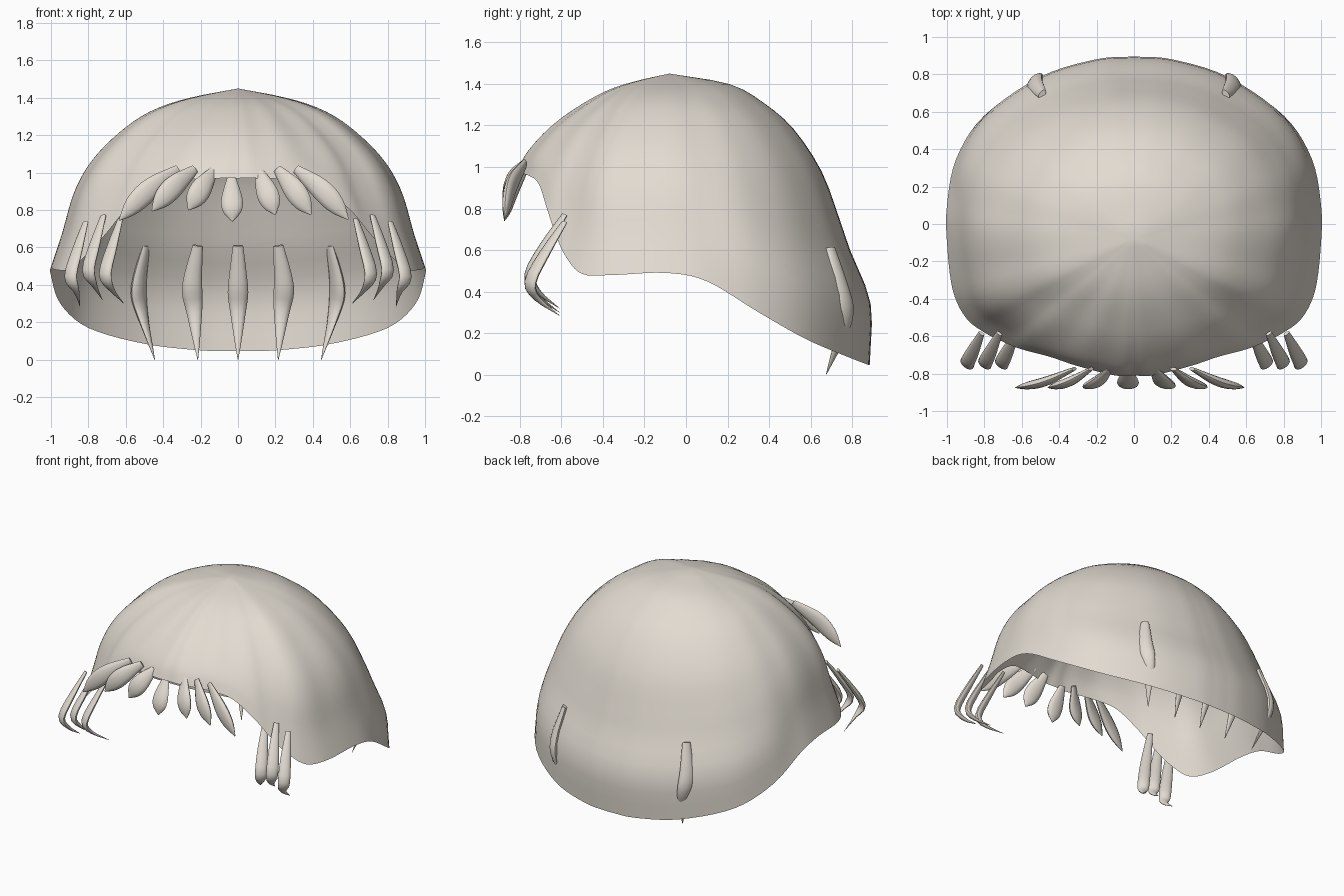
import bpy, bmesh, math
from mathutils import Vector

if "Cube" in bpy.data.objects:
    bpy.data.objects.remove(bpy.data.objects["Cube"])

mat = bpy.data.materials.new("warm light grey")
mat.diffuse_color = (0.76, 0.71, 0.64, 1)
mat.use_nodes = True
mat.node_tree.nodes["Principled BSDF"].inputs["Base Color"].default_value = mat.diffuse_color


def spline(pts, n):
    """Catmull-Rom curve through pts with n steps per span."""
    p = [Vector(q) for q in pts]
    p = [2 * p[0] - p[1]] + p + [2 * p[-1] - p[-2]]
    out = []
    for i in range(1, len(p) - 2):
        a, b, c, d = p[i - 1:i + 3]
        for k in range(n):
            t = k / n
            out.append(0.5 * (2 * b + (c - a) * t + (2 * a - 5 * b + 4 * c - d) * t * t
                              + (3 * b - a - 3 * c + d) * t ** 3))
    return out + [p[-2]]


def finish(name, bm, recalc=False):
    if recalc:
        bmesh.ops.recalc_face_normals(bm, faces=bm.faces)
    for f in bm.faces:
        f.smooth = True
    me = bpy.data.meshes.new(name)
    bm.to_mesh(me)
    bm.free()
    me.materials.append(mat)
    ob = bpy.data.objects.new(name, me)
    bpy.context.collection.objects.link(ob)
    bpy.context.view_layer.objects.active = ob
    bpy.ops.object.select_all(action='DESELECT')
    ob.select_set(True)
    bpy.ops.object.shade_smooth_by_angle(angle=math.radians(50))
    return ob


# Cap: thin shell from the crown down to a hairline rim (front to back, right half)
APEX = Vector((0, -0.08, 1.45))
half = [(0, -.81, .97), (.1, -.81, .97), (.3, -.76, .96), (.45, -.71, .92), (.6, -.67, .80),
        (.7, -.63, .68), (.8, -.58, .57), (.9, -.50, .485), (.97, -.35, .48), (1, -.1, .49),
        (1, .1, .45), (.95, .35, .30), (.8, .58, .17), (.5, .78, .085), (.2, .87, .05), (0, .885, .045)]
rim = spline(half, 5)
rim += [Vector((-p.x, p.y, p.z)) for p in rim[-2:0:-1]]

# Meridian profiles as (radius share, drop share) for front, side and back
FRONT = spline([(0, 0), (.18, .06), (.34, .13), (.48, .225), (.63, .365), (.75, .50), (.86, .66), (.95, .83), (1, 1)], 3)
SIDE = spline([(0, 0), (.25, .05), (.42, .105), (.56, .185), (.71, .32), (.81, .45), (.88, .60), (.935, .8), (1, 1)], 3)
BACK = spline([(0, 0), (.3, .036), (.47, .1), (.62, .19), (.76, .335), (.85, .5), (.905, .61), (1.005, .79), (1, 1)], 3)

bm = bmesh.new()
top = bm.verts.new(APEX)
columns = []
for p in rim:
    d = p - APEX
    drop = -d.z
    phi = math.atan2(d.x, -d.y)
    col = []
    for j in range(1, len(FRONT)):
        if drop < .97:
            q = FRONT[j].lerp(SIDE[j], max(0, (drop - .48) / .49))
        else:
            q = SIDE[j].lerp(BACK[j], min(1, (drop - .97) / .43))
        # soft flutes, strongest on the front and sides
        flute = 1 + .011 * math.cos(16 * phi) * math.sin(math.pi * j / (len(FRONT) - 1)) * (.5 + .5 * math.cos(phi))
        col.append(bm.verts.new(APEX + Vector((d.x * q.x * flute, d.y * q.x * flute, d.z * q.y))))
    columns.append(col)
for i, a in enumerate(columns):
    b = columns[(i + 1) % len(columns)]
    bm.faces.new((top, a[0], b[0]))
    for j in range(len(a) - 1):
        bm.faces.new((a[j], a[j + 1], b[j + 1], b[j]))
finish("hair_cap", bm)


# Lock: flattened tapering tube along a path, flat root and pointed tip
def lock(name, path, normal, width, thick, taper=(.5, .8, 1, .95, .6, .03)):
    pts = spline(path, 12 // (len(path) - 1))
    shape = spline([(v, 0) for v in taper], 12)
    n = len(pts) - 1
    bm = bmesh.new()
    rings = []
    for i, p in enumerate(pts):
        t = (pts[min(i + 1, n)] - pts[max(i - 1, 0)]).normalized()
        side = t.cross(Vector(normal)).normalized()
        out = side.cross(t)
        r = max(.02, shape[round(i / n * (len(shape) - 1))].x)
        rings.append([bm.verts.new(p + side * math.cos(a) * r * width / 2 + out * math.sin(a) * r * thick / 2)
                      for a in [k * math.tau / 12 for k in range(12)]])
    for a, b in zip(rings, rings[1:]):
        for k in range(12):
            bm.faces.new((a[k], a[(k + 1) % 12], b[(k + 1) % 12], b[k]))
    bm.faces.new(rings[0])
    bm.faces.new(rings[-1])
    finish(name, bm, True)


# Fringe: root x, root z, tip x, tip z
fringe = [(-.32, 1.02, -.635, .745), (-.23, 1.02, -.46, .795), (-.13, 1.01, -.265, .80), (-.035, .975, -.03, .74),
          (.11, 1.01, .20, .775), (.21, 1.02, .39, .775), (.31, 1.02, .59, .75)]
for i, (x0, z0, x1, z1) in enumerate(fringe):
    mid = (x0 * .48 + x1 * .52, -.845, z0 * .45 + z1 * .55 + .10 * abs(x1 - x0))
    lock(f"fringe_lock_{i + 1}", [(x0, -.775, z0), mid, (x1, -.875, z1)], (0, -1, -.2), .115, .05,
         (.4, .7, .95, 1, .75, .05))

# Side locks: three hooked strands in front of each temple
for s, label in ((-1, "left"), (1, "right")):
    for i, (x, z) in enumerate(((.63, .75), (.72, .77), (.815, .735))):
        path = [(x, -.585, z), (x + .045, -.68, z - .15), (x + .08, -.75, z - .29),
                (x + .05, -.715, z - .37), (x - .02 + .025 * i, -.61, z - .45)]
        lock(f"{label}_side_lock_{i + 1}", [(s * a, b, c) for a, b, c in path], (s * .6, -.8, -.1), .08, .04,
             (.45, .8, 1, .9, .4, .03))

# Nape locks: five strands hanging inside the back, the outer pair breaking through
for i, x in enumerate((-.49, -.215, 0, .215, .49)):
    outer = abs(x) > .4
    s = math.copysign(1, x)
    bow = s * .04 if outer else .03 * x / .215
    path = [(x, .695, .61), (x + bow, .745, .40), (x + bow * .6, .765, .25), (x - s * .045 if outer else x, .675, 0)]
    lock(f"nape_lock_{i + 1}", path, (s * .75, .65, .1) if outer else (0, 1, .2), .11, .06,
         (.5, .8, 1, .85, .5, .03))
